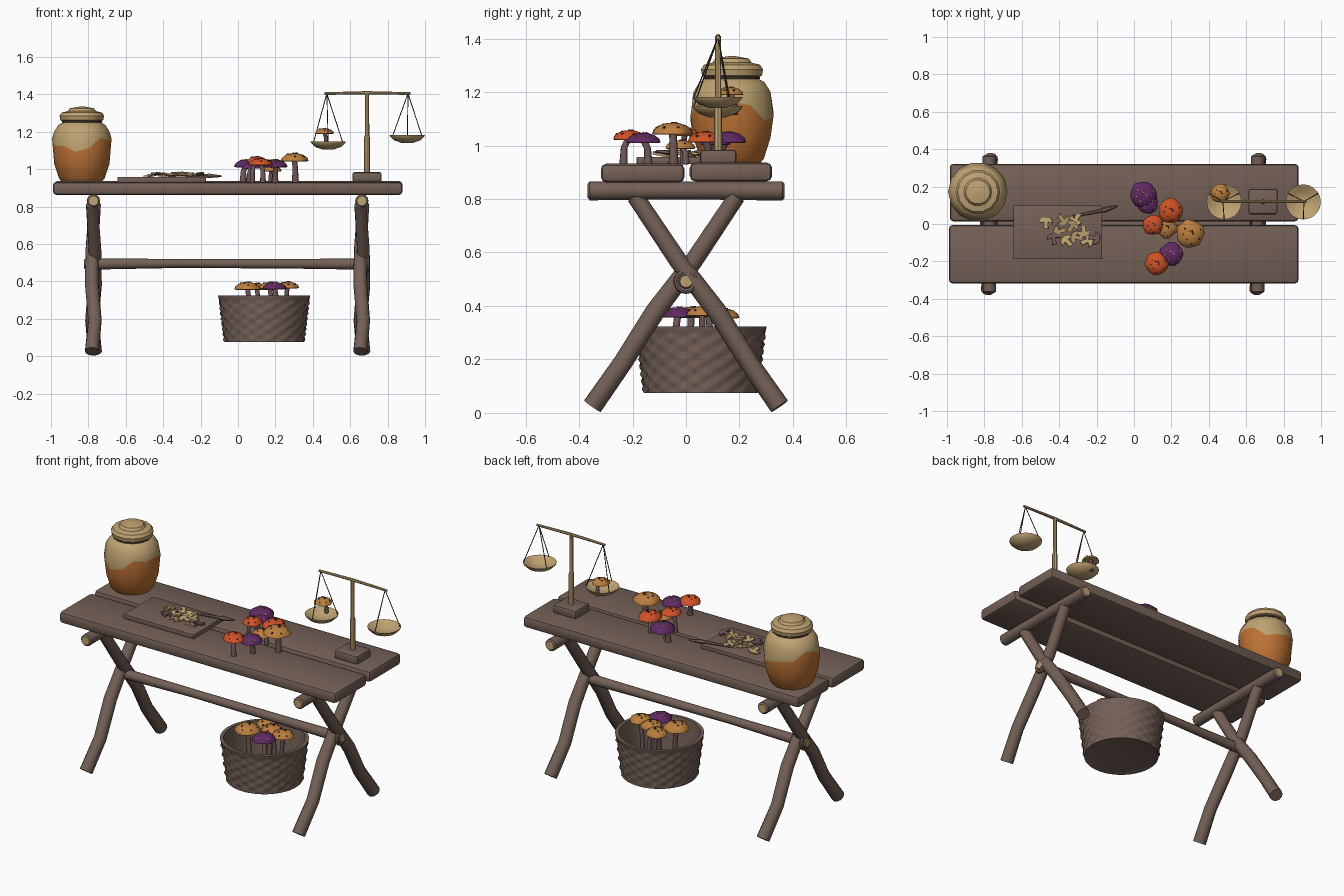
import bpy, bmesh, math, random
from math import sin, cos, pi, radians
from mathutils import Vector, Matrix, Euler

if "Cube" in bpy.data.objects:
    bpy.data.objects.remove(bpy.data.objects["Cube"])

random.seed(4)

# ---- colours ----
COLOURS = [("brown_wood", (.175, .118, .095)), ("pale_tan", (.52, .36, .165)),
           ("orange_glaze", (.50, .165, .035)), ("red_cap", (.62, .085, .02)),
           ("purple_cap", (.12, .022, .13)), ("orange_cap", (.50, .21, .05)),
           ("dark_brown", (.06, .035, .028)), ("mauve_stem", (.16, .095, .095))]
MATS = []
for n, c in COLOURS:
    m = bpy.data.materials.new(n)
    m.diffuse_color = (*c, 1)
    m.use_nodes = True
    m.node_tree.nodes["Principled BSDF"].inputs["Base Color"].default_value = m.diffuse_color
    MATS.append(m)
WOOD, TAN, GLAZE, RED, PURPLE, ORANGE, DARK, MAUVE = range(8)


# ---- helpers ----
def finish(name, bm, angle=35):
    bmesh.ops.recalc_face_normals(bm, faces=bm.faces)
    me = bpy.data.meshes.new(name)
    bm.to_mesh(me)
    bm.free()
    for m in MATS:
        me.materials.append(m)
    me.shade_smooth()
    me.set_sharp_from_angle(angle=radians(angle))
    ob = bpy.data.objects.new(name, me)
    bpy.context.collection.objects.link(ob)
    return ob


def skin(bm, rings, mats, caps):
    """Bridge rings of points; mats per band, caps = (first, last) colours."""
    vs = [[bm.verts.new(p) for p in r] for r in rings]
    n = len(vs[0])
    for k in range(len(vs) - 1):
        for i in range(n):
            j = (i + 1) % n
            f = bm.faces.new((vs[k][i], vs[k][j], vs[k + 1][j], vs[k + 1][i]))
            f.material_index = mats[k] if isinstance(mats, list) else mats
    for r, c in ((vs[0][::-1], caps[0]), (vs[-1], caps[1])):
        bm.faces.new(r).material_index = c


def circle(c, r, n, q=None, wob=None):
    out = []
    for i in range(n):
        a = 2 * pi * i / n
        p = Vector((cos(a), sin(a), 0)) * (r * (wob[i] if wob else 1))
        out.append(Vector(c) + (q @ p if q else p))
    return out


def tube(bm, pts, radii, n=10, mat=WOOD, end=None):
    pts = [Vector(p) for p in pts]
    rings = []
    for i, p in enumerate(pts):
        d = (pts[min(i + 1, len(pts) - 1)] - pts[max(i - 1, 0)]).normalized()
        rings.append(circle(p, radii[i], n, d.to_track_quat('Z', 'Y')))
    if end is not None:      # rounded end with a cut-wood disc
        d0, d1 = (pts[0] - pts[1]).normalized(), (pts[-1] - pts[-2]).normalized()
        q0, q1 = (-d0).to_track_quat('Z', 'Y'), d1.to_track_quat('Z', 'Y')
        rings = ([circle(pts[0] + d0 * .008, radii[0] * .75, n, q0)] + rings
                 + [circle(pts[-1] + d1 * .008, radii[-1] * .75, n, q1)])
    e = mat if end is None else end
    skin(bm, rings, mat, (e, e))


def lathe(bm, c, prof, n, mats, caps):
    skin(bm, [circle((c[0], c[1], c[2] + z), r, n) for r, z in prof], mats, caps)


def box(name, lo, hi, bevel, mat=WOOD):
    lo, hi = Vector(lo), Vector(hi)
    bm = bmesh.new()
    bmesh.ops.create_cube(bm, size=1, matrix=Matrix.Translation((lo + hi) / 2) @ Matrix.Diagonal((*(hi - lo), 1)))
    bmesh.ops.bevel(bm, geom=bm.edges[:], offset=bevel, segments=2, affect='EDGES', profile=.5)
    for f in bm.faces:
        f.material_index = mat
    return finish(name, bm)


def mushroom(name, x, y, z0, top, r, mat, stem=MAUVE, lean=.025):
    bm = bmesh.new()
    h, n = .62 * r, 14
    dx, dy = random.uniform(-lean, lean), random.uniform(-lean, lean)
    mid = (z0 + top) / 2
    tube(bm, [(x + dx, y + dy, z0), (x + dx * .9, y + dy * .9, mid), (x, y, top - h * .6)],
         [.26 * r, .2 * r, .2 * r], 8, stem)
    wob = [1 + random.uniform(-.07, .07) for _ in range(n)]
    prof = [(.2, -.7), (.85, -.95), (1, -.9), (.93, -.55), (.65, -.2), (.3, -.02), (.02, 0)]
    skin(bm, [circle((x, y, top + z * h), k * r, n, None, wob) for k, z in prof],
         [TAN, TAN] + [mat] * 4, (TAN, mat))
    # spots lying on the dome
    spot = TAN if mat == PURPLE else DARK
    for i in range(9):
        a, k = i * 2.4, (.2, .5, .78)[i % 3]
        z = (-.0, -.12, -.37)[i % 3] * h
        q = Vector((cos(a) * k * k * .9, sin(a) * k * k * .9, 1)).to_track_quat('Z', 'Y')
        p = Vector((x + cos(a) * k * r, y + sin(a) * k * r, top + z))
        up = q @ Vector((0, 0, 1))
        s = r * random.uniform(.06, .1)
        skin(bm, [circle(p - up * .003, s, 6, q), circle(p + up * .003, s * .8, 6, q)], spot, (spot, spot))
    finish(name, bm, 50)


# ---- table top ----
box("front_plank", (-.99, -.318, .862), (.88, -.006, .932), .02)
box("back_plank", (-.985, .014, .866), (.88, .322, .936), .02)

# ---- crossed trestle legs, bearers and stretcher ----
for side, x in (("left", -.773), ("right", .662)):
    for s, lab in ((1, "rising"), (-1, "falling")):
        bm = bmesh.new()
        w = .008 * s
        tube(bm, [(x - w, -.35 * s, .025), (x + w, -.235 * s, .19), (x - w, -.115 * s, .38),
                  (x - w, .03 * s, .57), (x + w, .19 * s, .81)],
             [.038, .036, .037, .034, .032], 12)
        finish(f"{side}_{lab}_leg", bm)
    bm = bmesh.new()
    tube(bm, [(x, -.36, .83), (x, 0, .832), (x, .36, .83)], [.035, .033, .036], 12, WOOD, TAN)
    finish(f"{side}_bearer", bm)
    # binding ring on the stretcher end
    bm = bmesh.new()
    o = x + (.03 if x > 0 else -.03)
    ring = [[Vector((o + .011 * cos(b), (.036 + .011 * sin(b)) * cos(a), .492 + (.036 + .011 * sin(b)) * sin(a)))
             for a in [2 * pi * i / 16 for i in range(16)]] for b in [2 * pi * j / 8 for j in range(8)]]
    vs = [[bm.verts.new(p) for p in r] for r in ring]
    for j in range(8):
        for i in range(16):
            bm.faces.new((vs[j][i], vs[j][(i + 1) % 16], vs[(j + 1) % 8][(i + 1) % 16], vs[(j + 1) % 8][i]))
    finish(f"{side}_binding", bm)
bm = bmesh.new()
tube(bm, [(-.815, 0, .492), (-.3, 0, .496), (.3, 0, .494), (.695, 0, .492)], [.03, .024, .026, .03], 12, WOOD, TAN)
finish("stretcher", bm)

# ---- glazed jar with wavy glaze edge ----
bm = bmesh.new()
C, n = (-.835, .172), 14
prof = [(.11, .937), (.122, .95), (.148, 1.03), (.159, None), (.148, 1.2), (.125, 1.237), (.1, 1.25), (.1, 1.268)]
rings = []
for r, z in prof:
    ring = circle((*C, z or 0), r, n)
    if z is None:
        for i, p in enumerate(ring):
            a = 2 * pi * i / n
            p.z = 1.135 + .035 * sin(2 * a + 2.2) + .018 * sin(5 * a)
    rings.append(ring)
skin(bm, rings, [GLAZE] * 3 + [TAN] * 4, (GLAZE, TAN))
finish("jar_body", bm, 40)
bm = bmesh.new()
lathe(bm, (*C, 0), [(.1, 1.255), (.115, 1.262), (.119, 1.285), (.108, 1.302), (.075, 1.31), (.065, 1.325), (.01, 1.335)],
      n, TAN, (TAN, TAN))
finish("jar_lid", bm)
bm = bmesh.new()
lathe(bm, (*C, 0), [(.095, 1.246), (.107, 1.249), (.107, 1.257), (.095, 1.26)], n, DARK, (DARK, DARK))
finish("jar_cord", bm)

# ---- cutting board, knife and slices ----
box("cutting_board", (-.645, -.185, .93), (-.17, .1, .958), .005)
bm = bmesh.new()
tube(bm, [(-.33, .04, .966), (-.17, .072, .965), (-.16, .075, .964), (-.09, .096, .962)], [.007, .009, .014, .005], 6)
finish("knife", bm)
bm = bmesh.new()
half = [(.012, -.035), (.01, 0), (.036, -.004), (.03, .016), (.012, .028)]
shape = half + [(-a, b) for a, b in half[::-1]]
SPOTS = [(-.47, .01), (-.40, -.04), (-.38, .02), (-.33, -.01), (-.31, -.07), (-.27, -.04),
         (-.25, -.09), (-.36, -.09), (-.31, .025), (-.21, -.075), (-.43, -.075)]
for i, (x, y) in enumerate(SPOTS):
    m = Matrix.Translation((x, y, .966 + .0025 * (i % 6))) @ Euler((random.uniform(-.2, .2), random.uniform(-.2, .2), i * 1.9)).to_matrix().to_4x4()
    c = MAUVE if i > 8 else TAN
    skin(bm, [[m @ Vector((a, b, z)) for a, b in shape] for z in (-.005, .005)], c, (c, c))
finish("mushroom_slices", bm)

# ---- balance scale ----
box("scale_base", (.612, .052, .93), (.768, .188, .984), .012)
bm = bmesh.new()
S = (.69, .12)
tube(bm, [(*S, .97), (*S, 1.17), (*S, 1.18), (*S, 1.41)], [.016, .015, .012, .011], 8, TAN)
tube(bm, [(.463, .12, 1.404), (.69, .12, 1.408), (.922, .12, 1.404)], [.007, .009, .007], 8, TAN)
finish("scale_post_and_beam", bm)
for lab, px, ax, z in (("left", .482, .475, 1.143), ("right", .905, .909, 1.178)):
    bm = bmesh.new()
    lathe(bm, (px, .118, z), [(.03, -.038), (.07, -.024), (.092, -.003), (.094, .004), (.086, .002), (.065, -.016), (.02, -.028)],
          20, TAN, (TAN, TAN))
    finish(f"{lab}_pan", bm)
    bm = bmesh.new()
    for d in (30, 150, 270):
        a = radians(d)
        tube(bm, [(ax, .12, 1.404), (px + .09 * cos(a), .118 + .09 * sin(a), z)], [.0025, .0025], 5, DARK)
    finish(f"{lab}_pan_strings", bm)
mushroom("weighed_mushroom", .46, .165, 1.115, 1.218, .05, ORANGE)

# ---- mushrooms on the table ----
for i, (x, y, top, r, m) in enumerate([
        (.05, .155, 1.052, .072, PURPLE), (.075, .11, 1.035, .055, PURPLE), (.195, .07, 1.052, .068, RED),
        (.10, -.005, 1.068, .055, RED), (.175, -.02, 1.02, .055, ORANGE), (.30, -.05, 1.085, .075, ORANGE),
        (.2, -.16, 1.047, .064, PURPLE), (.12, -.212, 1.057, .062, RED)]):
    mushroom(f"table_mushroom_{i + 1}", x, y, .93, top, r, m)

# ---- woven basket with mushrooms ----
bm = bmesh.new()
n, rows = 64, 22
B = (.14, .055)
rings = [circle((*B, .082), .19, n)]
for k in range(rows + 1):
    t = k / rows
    ring = []
    for i in range(n):
        a = 2 * pi * i / n
        bump = .008 * sin(16 * a) * sin(pi * t * 9) if k < rows - 1 else .004
        r = .212 + .03 * t + bump
        ring.append(Vector((B[0] + r * cos(a), B[1] + r * sin(a), .075 + .248 * t)))
    rings.append(ring)
rings += [circle((*B, .323), .226, n), circle((*B, .1), .2, n)]
skin(bm, rings, WOOD, (WOOD, WOOD))
finish("woven_basket", bm, 60)
for i, (x, y, top, r, m) in enumerate([
        (.05, .02, .396, .07, ORANGE), (.10, .14, .39, .062, ORANGE), (.195, -.03, .395, .065, PURPLE),
        (.265, .06, .398, .06, ORANGE), (.17, .085, .395, .062, ORANGE)]):
    mushroom(f"basket_mushroom_{i + 1}", x, y, .1, top, r, m)
